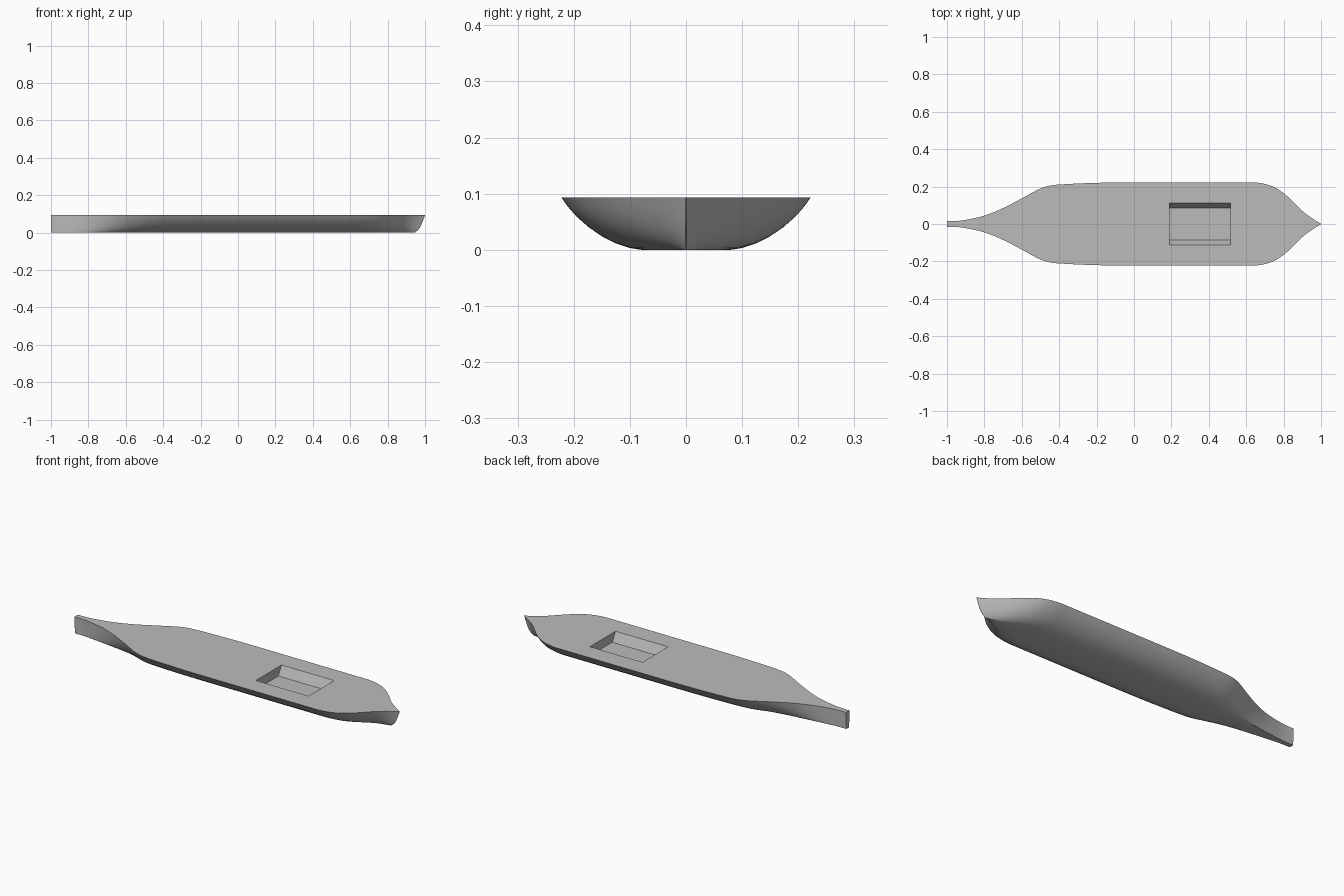
import bpy
import bmesh

cube = bpy.data.objects.get("Cube")
if cube:
    bpy.data.objects.remove(cube, do_unlink=True)

HEIGHT = 0.093

# Half breadth of the deck along the length
DECK = [(-1, .015), (-.95, .016), (-.9, .022), (-.8, .045), (-.7, .085), (-.6, .137), (-.54, .17),
        (-.5, .19), (-.46, .203), (-.4, .211), (-.2, .22), (0, .222), (.64, .222),
        (.7, .214), (.75, .197), (.8, .165), (.85, .12), (.9, .07), (.95, .032), (1, .001)]
# Midship section: share of the half breadth, share of the height
SECTION = [(.36, 0), (.45, .035), (.56, .12), (.67, .25), (.78, .43),
           (.88, .64), (.95, .83), (1, 1)]


def curve(points, t):
    """Smooth interpolation through points, without overshoot on straight runs."""
    def slope(i):
        a, b = points[max(i - 1, 0)], points[min(i + 1, len(points) - 1)]
        return (b[1] - a[1]) / (b[0] - a[0])
    for i in range(len(points) - 1):
        (x0, y0), (x1, y1) = points[i], points[i + 1]
        if t <= x1:
            break
    if y0 == y1:
        return y0
    w, u = x1 - x0, (t - x0) / (x1 - x0)
    m0 = 0 if i and points[i - 1][1] == y0 else slope(i) * w
    m1 = 0 if i + 2 < len(points) and points[i + 2][1] == y1 else slope(i + 1) * w
    return (y0 * (2*u**3 - 3*u*u + 1) + m0 * (u**3 - 2*u*u + u)
            + y1 * (3*u*u - 2*u**3) + m1 * (u**3 - u*u))


def ease(t):
    t = min(max(t, 0), 1)
    return t * t * (3 - 2 * t)


def make_object(name, bm, mat):
    bmesh.ops.recalc_face_normals(bm, faces=bm.faces[:])
    mesh = bpy.data.meshes.new(name)
    bm.to_mesh(mesh)
    bm.free()
    mesh.materials.append(mat)
    obj = bpy.data.objects.new(name, mesh)
    bpy.context.collection.objects.link(obj)
    return obj


grey = bpy.data.materials.new("hull grey")
grey.use_nodes = True
grey.diffuse_color = (0.5, 0.5, 0.5, 1)
grey.node_tree.nodes["Principled BSDF"].inputs["Base Color"].default_value = (0.5, 0.5, 0.5, 1)

# Hull: cross-sections lofted from stern to bow
bm = bmesh.new()
STATIONS = 100
rings = []
for s in range(STATIONS + 1):
    x = -1 + 2 * s / STATIONS
    breadth = curve(DECK, x)
    stern = ease((-x - .55) / .45)          # sides turn upright towards the stern
    bow = ease((x - .6) / .4)               # stem rakes back below the deck
    half = []
    for share, h in SECTION:
        share += (.85 + .15 * h - share) * stern
        rake = .034 * (1 - h) + .021 * (1 - h) ** 6
        half.append((x - rake * bow, breadth * share, h * HEIGHT))
    loop = [(px, -py, pz) for px, py, pz in reversed(half)] + half
    rings.append([bm.verts.new(p) for p in loop])
for a, b in zip(rings, rings[1:]):
    for k in range(len(a)):
        n = (k + 1) % len(a)
        bm.faces.new((a[k], a[n], b[n], b[k]))
bm.faces.new(rings[0])
bm.faces.new(rings[-1])
hull = make_object("hull", bm, grey)

# Deck well: trough with sloping long sides and upright ends
bm = bmesh.new()
ends = []
for x in (.19, .515):
    ends.append([bm.verts.new((x, y, z)) for y, z in
                 ((-.085, .042), (.085, .042), (.113, HEIGHT), (.113, .15),
                  (-.113, .15), (-.113, HEIGHT))])
for k in range(6):
    n = (k + 1) % 6
    bm.faces.new((ends[0][k], ends[0][n], ends[1][n], ends[1][k]))
for e in ends:
    bm.faces.new(e)
cutter = make_object("well_cutter", bm, grey)
cutter.hide_render = True

cut = hull.modifiers.new("well", 'BOOLEAN')
cut.operation = 'DIFFERENCE'
cut.solver = 'EXACT'
cut.object = cutter
bpy.ops.object.select_all(action='DESELECT')
bpy.context.view_layer.objects.active = hull
hull.select_set(True)
bpy.ops.object.modifier_apply(modifier=cut.name)
bpy.data.objects.remove(cutter, do_unlink=True)

bpy.ops.object.shade_smooth_by_angle(angle=.5)
